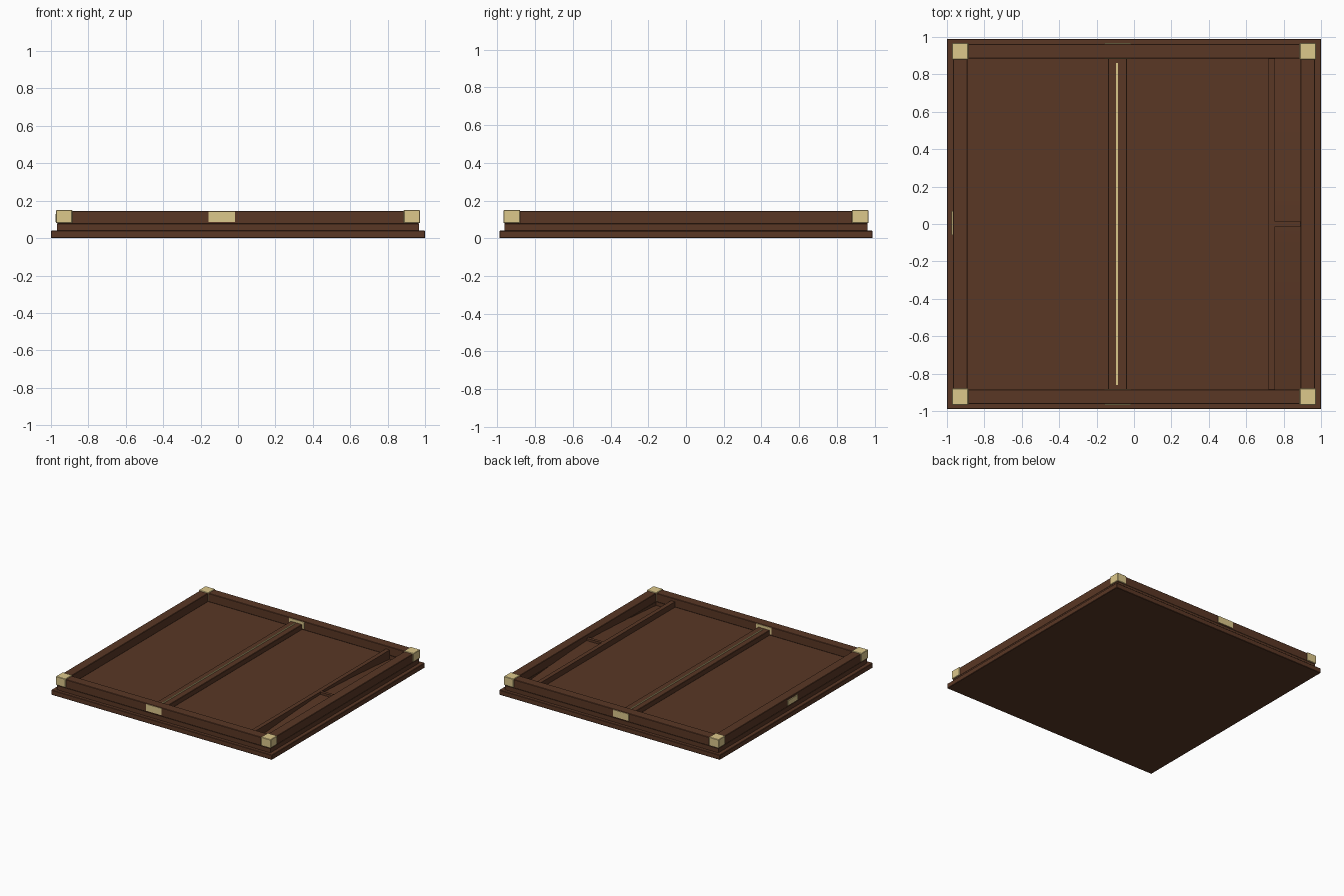
import bpy
import bmesh

cube = bpy.data.objects.get("Cube")
if cube:
    bpy.data.objects.remove(cube, do_unlink=True)


def make_material(name, rgb):
    mat = bpy.data.materials.new(name)
    mat.use_nodes = True
    mat.diffuse_color = (*rgb, 1)
    mat.node_tree.nodes["Principled BSDF"].inputs["Base Color"].default_value = (*rgb, 1)
    return mat


wood = make_material("dark walnut", (0.1, 0.038, 0.018))
brass = make_material("pale brass", (0.72, 0.58, 0.26))


def add_object(name, bm, mat, bevel=0):
    mesh = bpy.data.meshes.new(name)
    bmesh.ops.recalc_face_normals(bm, faces=bm.faces)
    bm.to_mesh(mesh)
    bm.free()
    mesh.materials.append(mat)
    obj = bpy.data.objects.new(name, mesh)
    bpy.context.collection.objects.link(obj)
    if bevel:
        mod = obj.modifiers.new("soft edges", "BEVEL")
        mod.width = bevel
        mod.segments = 1
    return obj


def box(name, xs, ys, zs, mat=wood, bevel=0):
    bm = bmesh.new()
    bmesh.ops.create_cube(bm, size=1)
    for v in bm.verts:
        for axis, (low, high) in enumerate((xs, ys, zs)):
            v.co[axis] = low if v.co[axis] < 0 else high
    return add_object(name, bm, mat, bevel)


# Heights of the layers
BASE, FLOOR, RAIL = 0.04, 0.075, 0.145
OUT_X, IN_X = 0.967, 0.89
OUT_Y, IN_Y = 0.963, 0.885

# Base board and the stepped layer above it, left open under the side tray
box("base_board", (-1, 1), (-0.99, 0.99), (0, BASE), bevel=0.003)
box("playing_floor", (-OUT_X, 0.74), (-OUT_Y, OUT_Y), (BASE, FLOOR))
box("tray_side_sill", (IN_X, OUT_X), (-OUT_Y, OUT_Y), (BASE, FLOOR))

# Frame rails with the lower sills closing the tray ends
for side, s in (("front", -1), ("back", 1)):
    ys = sorted((s * IN_Y, s * OUT_Y))
    box(side + "_rail", (-OUT_X, OUT_X), ys, (FLOOR, RAIL), bevel=0.003)
    box(side + "_tray_sill", (0.74, IN_X), ys, (BASE, FLOOR))
for side, s in (("right", -1), ("left", 1)):
    box(side + "_rail", sorted((s * IN_X, s * OUT_X)), (-IN_Y, IN_Y),
        (FLOOR, RAIL), bevel=0.003)

# Centre bar with its long brass inlay
box("centre_bar", (-0.14, -0.037), (-IN_Y, IN_Y), (FLOOR, 0.118), bevel=0.003)
box("hinge_rod", (-0.095, -0.085), (-0.86, 0.86), (0.115, 0.123), brass)

# Side tray: long wall, middle divider and a floor falling towards both ends
box("tray_wall", (0.72, 0.755), (-IN_Y, IN_Y), (BASE, 0.12))
box("tray_divider", (0.755, IN_X), (-0.013, 0.013), (BASE, 0.118))
bm = bmesh.new()
STEPS = 16
profile = []
for i in range(STEPS + 1):
    t = 2 * i / STEPS - 1
    height = 0.1 - 0.055 * abs(t) ** 1.4
    profile.append(bm.verts.new((0.755, t * IN_Y, height)))
for y in (IN_Y, -IN_Y):
    profile.append(bm.verts.new((0.755, y, BASE - 0.002)))
face = bm.faces.new(profile)
extruded = bmesh.ops.extrude_face_region(bm, geom=[face])
for item in extruded["geom"]:
    if isinstance(item, bmesh.types.BMVert):
        item.co.x = IN_X
ramp = add_object("tray_sloped_floor", bm, wood)
bpy.context.view_layer.objects.active = ramp
ramp.select_set(True)
bpy.ops.object.shade_smooth_by_angle()
ramp.select_set(False)

# Brass corner caps
for front, sy in (("front", -1), ("back", 1)):
    for side, sx in (("right", -1), ("left", 1)):
        box(f"{front}_{side}_corner_cap", sorted((sx * 0.886, sx * 0.973)),
            sorted((sy * 0.88, sy * 0.968)), (0.08, 0.15), brass, 0.003)

# Brass hinge plates on both faces of the front and back rails
for side, s in (("front", -1), ("back", 1)):
    for place, y in (("outer", OUT_Y), ("inner", IN_Y)):
        box(f"{side}_{place}_hinge_plate", (-0.157, -0.017),
            (s * y - 0.004, s * y + 0.004), (0.086, 0.141), brass)

# Brass latch plate on the right rail
box("latch_plate", (-0.975, -0.966), (-0.06, 0.07), (0.086, 0.128), brass)
